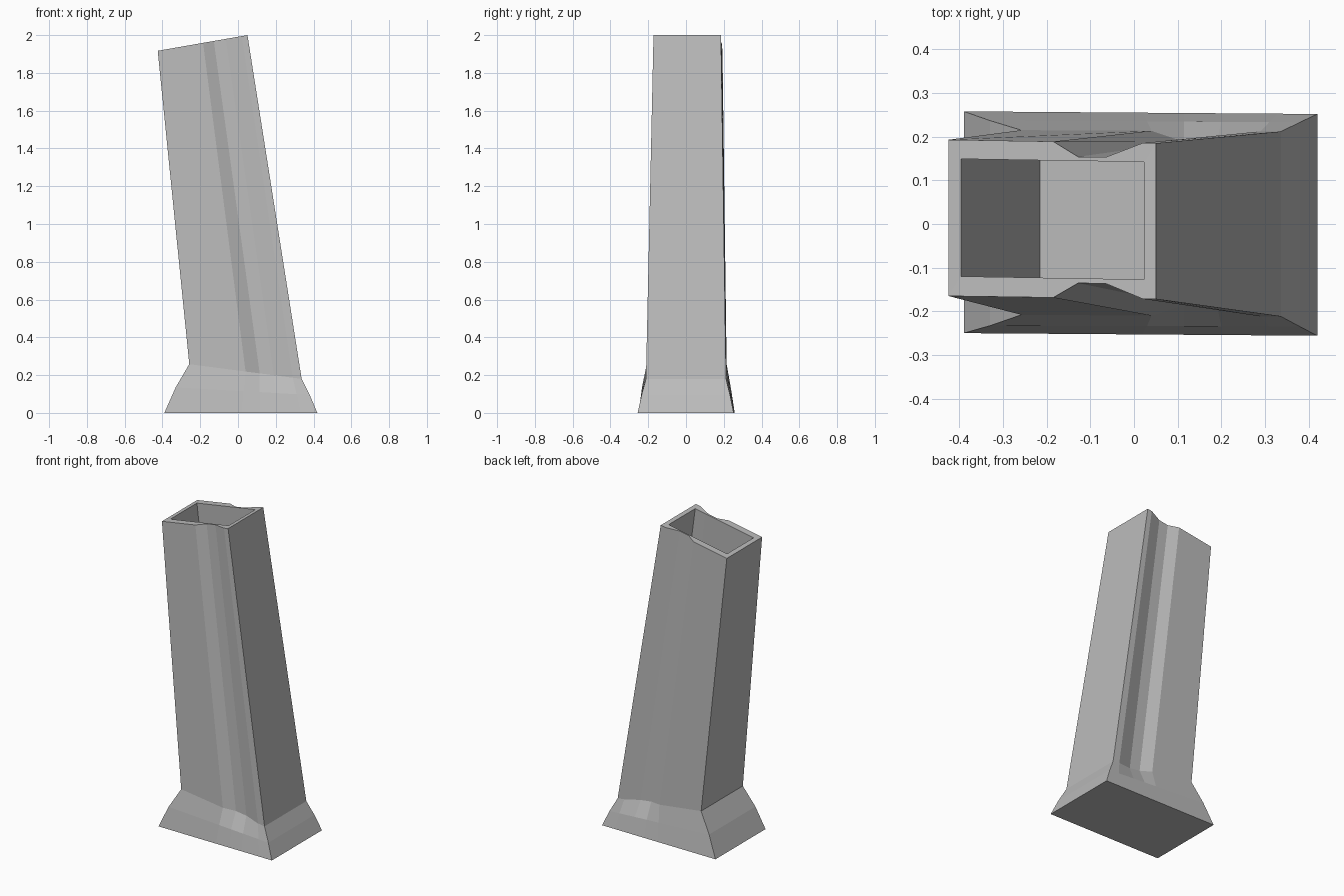
import bpy
import bmesh

cube = bpy.data.objects.get("Cube")
if cube:
    bpy.data.objects.remove(cube, do_unlink=True)

stone = bpy.data.materials.new("pale_grey")
stone.use_nodes = True
colour = (0.5, 0.5, 0.5, 1)
stone.diffuse_color = colour
stone.node_tree.nodes["Principled BSDF"].inputs["Base Color"].default_value = colour

bm = bmesh.new()


def ring(left, right, left_y, right_y, groove_xs, depth):
    """Closed outline: left and right are (x, z); left_y and right_y are (front, back)."""
    def point(x, side, inset=0):
        t = (x - left[0]) / (right[0] - left[0])
        y = left_y[side] + t * (right_y[side] - left_y[side])
        y += inset if side == 0 else -inset
        return bm.verts.new((x, y, left[1] + t * (right[1] - left[1])))

    xs = [left[0], *groove_xs, right[0]]
    insets = [0, 0, depth, depth, 0, 0]
    front = [point(x, 0, d) for x, d in zip(xs, insets)]
    back = [point(x, 1, d) for x, d in zip(xs, insets)]
    return front + back[::-1]


def bridge(a, b):
    n = len(a)
    for i in range(n):
        j = (i + 1) % n
        bm.faces.new((a[i], a[j], b[j], b[i]))


# Outer shell: flared foot, leaning shaft with a groove down each broad side
outer = [
    ring((-0.39, 0), (0.42, 0), (-0.25, 0.258), (-0.256, 0.252),
         (0.02, 0.115, 0.2, 0.33), 0),
    ring((-0.33, 0.135), (0.38, 0.095), (-0.233, 0.237), (-0.235, 0.233),
         (0.03, 0.115, 0.2, 0.31), 0),
    ring((-0.258, 0.258), (0.337, 0.18), (-0.208, 0.215), (-0.212, 0.212),
         (0.04, 0.115, 0.19, 0.29), 0.025),
    ring((-0.425, 1.917), (0.05, 2), (-0.165, 0.193), (-0.172, 0.185),
         (-0.185, -0.128, -0.065, 0.02), 0.034),
]
for lower, upper in zip(outer, outer[1:]):
    bridge(lower, upper)
bm.faces.new(outer[0])

# Inner shaft: straight-sided hollow with a floor
spread = (-0.2, -0.125, -0.05, 0)
rim = ring((-0.396, 1.922), (0.023, 1.995), (-0.12, 0.149), (-0.127, 0.142), spread, 0)
floor = ring((-0.215, 0.2), (0.29, 0.2), (-0.165, 0.175), (-0.168, 0.17),
             [x + 0.23 for x in spread], 0)
bridge(outer[-1], rim)
bridge(rim, floor)
bm.faces.new(floor)

bmesh.ops.recalc_face_normals(bm, faces=bm.faces)
mesh = bpy.data.meshes.new("chimney_shaft")
bm.to_mesh(mesh)
bm.free()
mesh.materials.append(stone)
shaft = bpy.data.objects.new("chimney_shaft", mesh)
bpy.context.collection.objects.link(shaft)
